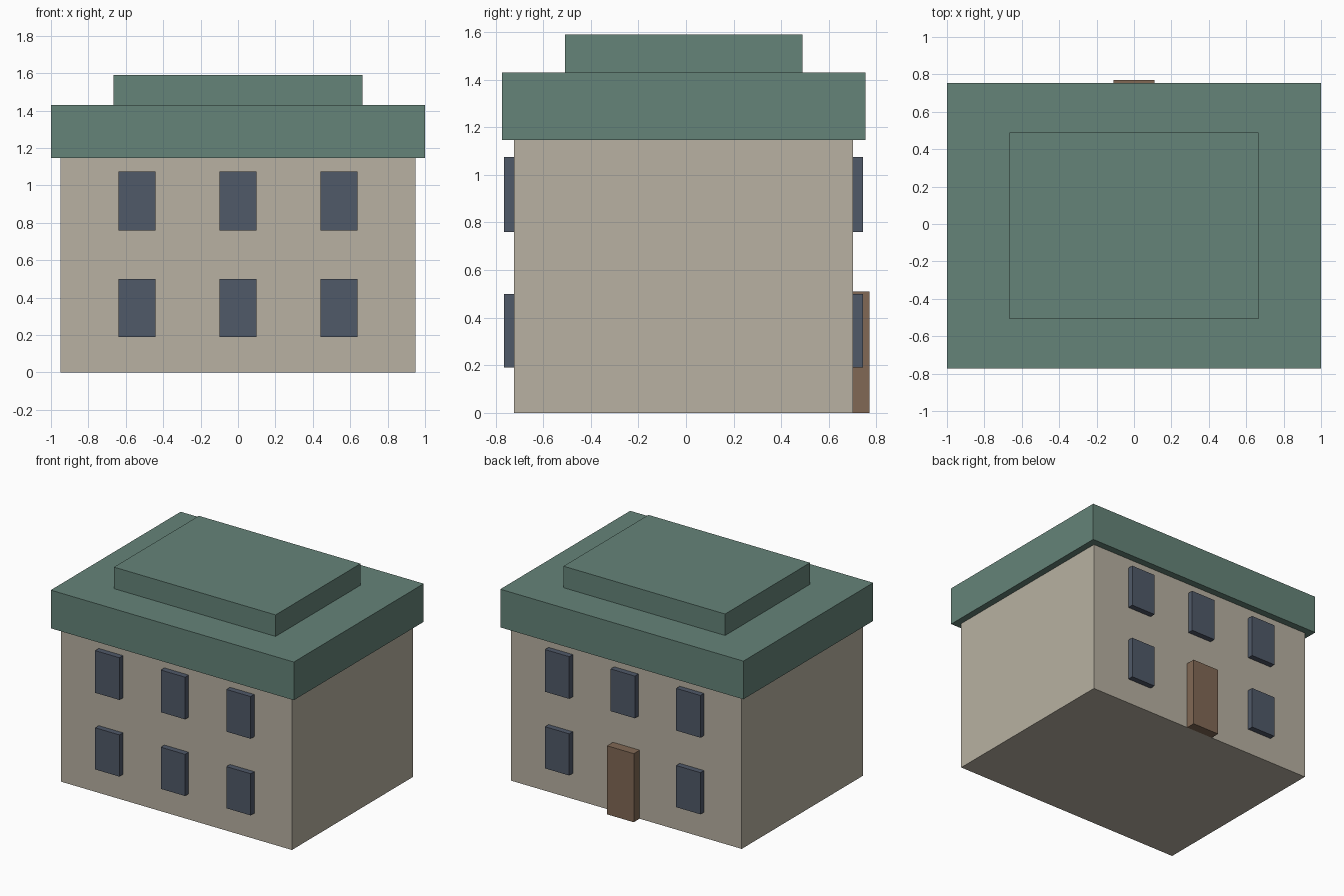
import bpy

if "Cube" in bpy.data.objects:
    bpy.data.objects.remove(bpy.data.objects["Cube"])


def material(name, rgb):
    m = bpy.data.materials.new(name)
    m.diffuse_color = (*rgb, 1)
    m.use_nodes = True
    m.node_tree.nodes["Principled BSDF"].inputs["Base Color"].default_value = m.diffuse_color
    return m


STONE = material("stone", (0.48, 0.44, 0.36))
GREEN = material("roof_green", (0.13, 0.23, 0.19))
GLASS = material("window_blue", (0.08, 0.10, 0.14))
WOOD = material("door_brown", (0.22, 0.14, 0.09))


def box(name, x, y, z, mat):
    """Box from (min, max) ranges on each axis."""
    bpy.ops.mesh.primitive_cube_add(size=1, location=[(a + b) / 2 for a, b in (x, y, z)])
    ob = bpy.context.object
    ob.name = name
    ob.scale = [b - a for a, b in (x, y, z)]
    bpy.ops.object.transform_apply(location=False, rotation=False, scale=True)
    ob.data.materials.append(mat)


# Walls and two-tier roof
box("walls", (-0.95, 0.95), (-0.723, 0.702), (0, 1.146), STONE)
box("roof_lower", (-1, 1), (-0.772, 0.754), (1.146, 1.43), GREEN)
box("roof_upper", (-0.665, 0.665), (-0.508, 0.49), (1.43, 1.59), GREEN)

# Windows on front and back; the door replaces the lower middle one at the back
for side, y in (("front", (-0.765, -0.715)), ("back", (0.695, 0.744))):
    for floor, z in (("lower", (0.19, 0.50)), ("upper", (0.76, 1.074))):
        for place, x in (("left", -0.54), ("middle", 0), ("right", 0.54)):
            if (side, floor, place) != ("back", "lower", "middle"):
                box(f"window_{side}_{floor}_{place}", (x - 0.1, x + 0.1), y, z, GLASS)

# Door
box("door", (-0.11, 0.11), (0.695, 0.771), (0, 0.51), WOOD)
